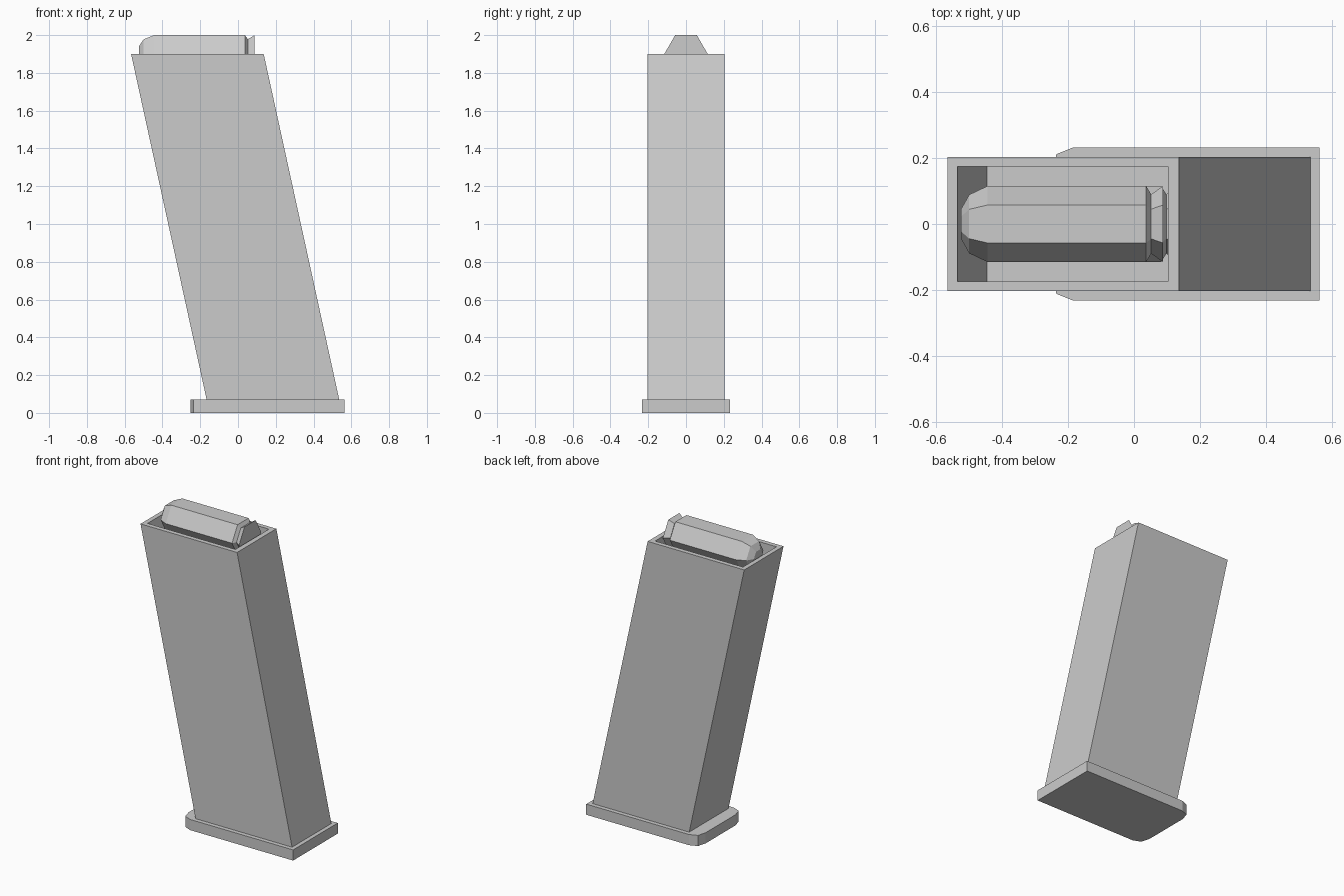
import bpy, bmesh
from math import cos, sin, pi

cube = bpy.data.objects.get("Cube")
if cube:
    bpy.data.objects.remove(cube, do_unlink=True)

grey = bpy.data.materials.new("mid_grey")
grey.use_nodes = True
grey.diffuse_color = (0.6, 0.6, 0.6, 1)
grey.node_tree.nodes["Principled BSDF"].inputs["Base Color"].default_value = (0.6, 0.6, 0.6, 1)


def loft(name, rings):
    """Join equal-sized rings of points in order and cap both ends."""
    bm = bmesh.new()
    loops = [[bm.verts.new(p) for p in ring] for ring in rings]
    for a, b in zip(loops, loops[1:]):
        for i in range(len(a)):
            j = (i + 1) % len(a)
            bm.faces.new((a[i], a[j], b[j], b[i]))
    bm.faces.new(loops[0])
    bm.faces.new(loops[-1])
    bmesh.ops.recalc_face_normals(bm, faces=bm.faces)
    mesh = bpy.data.meshes.new(name)
    bm.to_mesh(mesh)
    bm.free()
    mesh.materials.append(grey)
    obj = bpy.data.objects.new(name, mesh)
    bpy.context.collection.objects.link(obj)
    return obj


# Leaning hollow case: outer wall up, over the rim, down to the pocket floor
BOTTOM, TOP, FLOOR = 0.07, 1.9, 1.49
LEAN = -0.4 / (TOP - BOTTOM)


def case_ring(z, x0, x1, half):
    shift = LEAN * (z - TOP)
    return [(x + shift, y, z) for x, y in
            ((x0, -half), (x1, -half), (x1, half), (x0, half))]


outer, inner = (-0.566, 0.136, 0.204), (-0.536, 0.103, 0.174)
loft("case", [case_ring(BOTTOM, *outer), case_ring(TOP, *outer),
              case_ring(TOP, *inner), case_ring(FLOOR, *inner)])

# Base plate with rounded corners at one end
side = [(0.563, 0.232), (-0.185, 0.232), (-0.235, 0.212), (-0.251, 0.155)]
outline = side + [(x, -y) for x, y in reversed(side)]
loft("base_plate", [[(x, y, z) for x, y in outline] for z in (0, BOTTOM)])

# Six-sided rounds: (x, radius) from nose to rear rim, with a groove
profile = [(-0.525, 0.045), (-0.50, 0.089), (-0.445, 0.115),
           (0.037, 0.115), (0.052, 0.09), (0.088, 0.115)]
for name, z in (("upper_round", 1.9), ("lower_round", 1.69)):
    shift = LEAN * (z - TOP)
    loft(name, [[(x + shift, r * cos(k * pi / 3), z + r * sin(k * pi / 3))
                 for k in range(6)] for x, r in profile])
